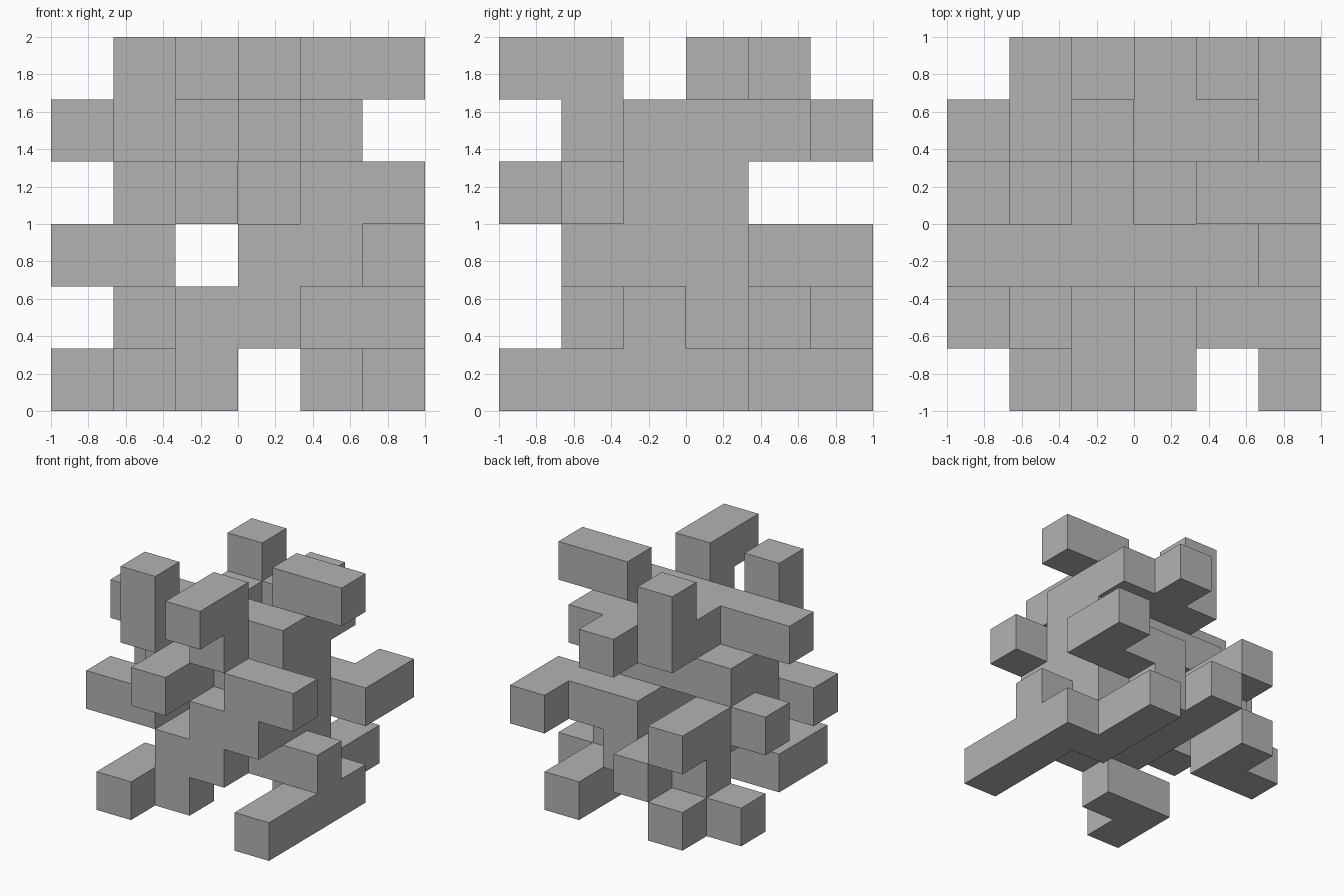
import bpy
import bmesh
from mathutils import Vector

cube = bpy.data.objects.get("Cube")
if cube:
    bpy.data.objects.remove(cube, do_unlink=True)

# Plan of each storey, bottom to top; rows run back to front, columns along x
STOREYS = [
    [".#..#.", "##..#.", "....##", ".....#", ".##..#", ".#...#"],
    ["..#...", ".###..", "..###.", "..####", "..##..", "......"],
    [".#...#", ".#.###", "##.##.", ".#.##.", "##.##.", "......"],
    ["......", "......", ".####.", ".####.", "..#.##", "..#..."],
    ["...#..", "..###.", "..#.#.", "#####.", ".#.#..", "......"],
    ["......", "..#...", "....##", "......", ".#.#..", "...#.."],
]
N = len(STOREYS)
CELL = 2 / N

# One flat grey
grey = bpy.data.materials.new("grey")
grey.use_nodes = True
colour = (0.45, 0.45, 0.45, 1)
grey.diffuse_color = colour
grey.node_tree.nodes["Principled BSDF"].inputs["Base Color"].default_value = colour

cells = {
    (x, N - 1 - row, z)
    for z, plan in enumerate(STOREYS)
    for row, line in enumerate(plan)
    for x, mark in enumerate(line)
    if mark == "#"
}


def add_face(bm, cell, axis, side):
    """Add the square closing one side of a cell, facing outward."""
    normal, u, v = Vector(), Vector(), Vector()
    normal[axis] = side
    u[(axis + 1) % 3] = 1
    v[(axis + 2) % 3] = side
    middle = Vector(cell) + Vector((0.5, 0.5, 0.5)) + normal / 2
    corners = [middle + (a * u + b * v) / 2
               for a, b in ((-1, -1), (1, -1), (1, 1), (-1, 1))]
    shift = Vector((-1, -1, 0))
    bm.faces.new([bm.verts.new(c * CELL + shift) for c in corners])


# Interlocking block body: only the exposed sides of the cells
bm = bmesh.new()
for cell in sorted(cells):
    for axis in range(3):
        for side in (-1, 1):
            neighbour = list(cell)
            neighbour[axis] += side
            if tuple(neighbour) not in cells:
                add_face(bm, cell, axis, side)
bmesh.ops.remove_doubles(bm, verts=bm.verts, dist=0.001)

mesh = bpy.data.meshes.new("block_cluster")
bm.to_mesh(mesh)
bm.free()
mesh.materials.append(grey)
body = bpy.data.objects.new("block_cluster", mesh)
bpy.context.collection.objects.link(body)
